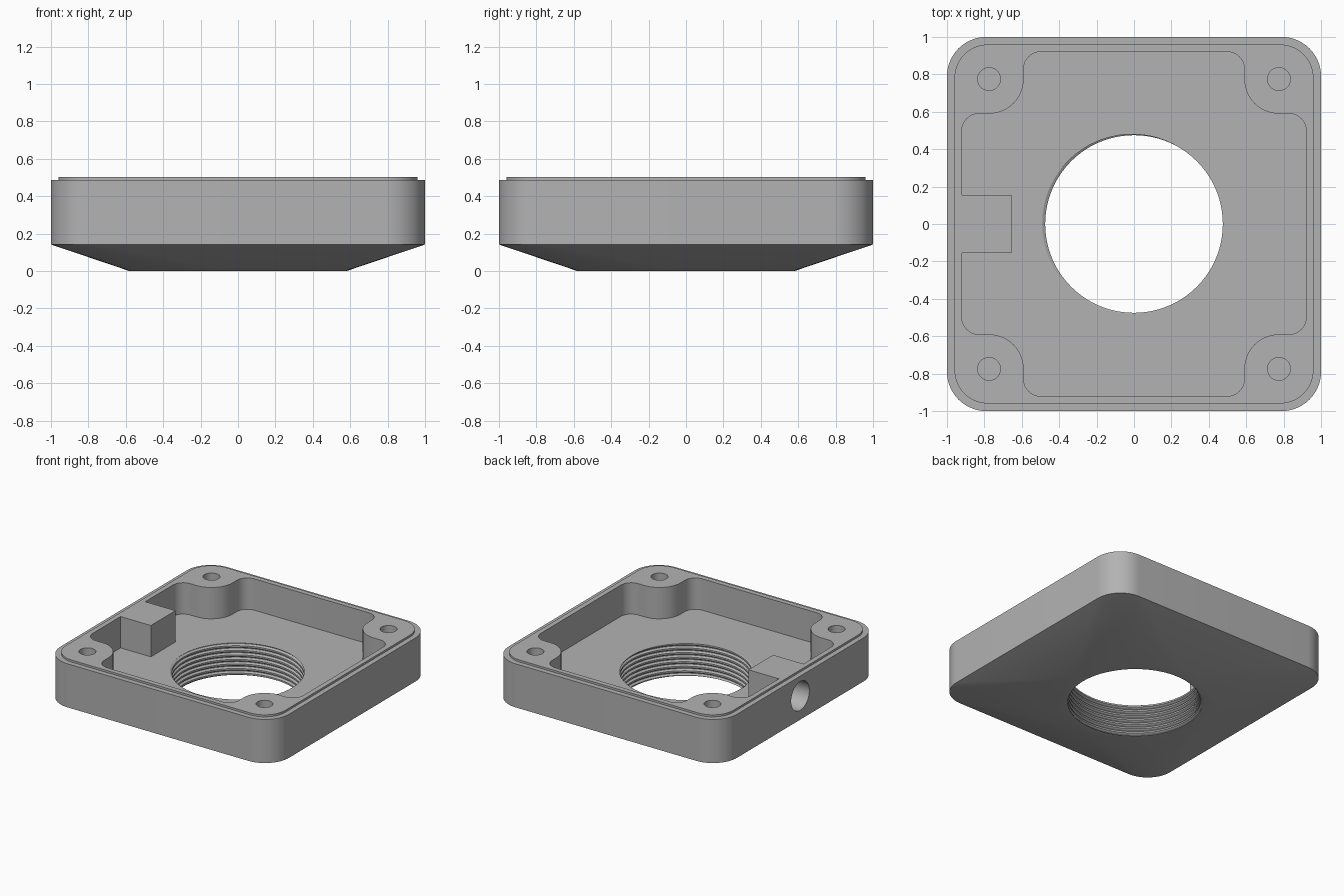
import bpy, bmesh
from math import pi, sin, cos, radians, tau
from mathutils import Matrix

cube = bpy.data.objects.get("Cube")
if cube:
    bpy.data.objects.remove(cube)

WALL_LOW, SHOULDER, TOP, FLOOR = 0.142, 0.487, 0.503, 0.255
BORE, SCREW = 0.475, 0.775

grey = bpy.data.materials.new("plain_grey")
grey.use_nodes = True
colour = (0.45, 0.45, 0.45, 1)
grey.diffuse_color = colour
grey.node_tree.nodes["Principled BSDF"].inputs["Base Color"].default_value = colour


def add_object(name, bm):
    bmesh.ops.recalc_face_normals(bm, faces=bm.faces[:])
    mesh = bpy.data.meshes.new(name)
    bm.to_mesh(mesh)
    bm.free()
    mesh.materials.append(grey)
    obj = bpy.data.objects.new(name, mesh)
    bpy.context.collection.objects.link(obj)
    return obj


def arc(cx, cy, r, start, end, steps=14):
    angles = [radians(start + (end - start) * i / steps) for i in range(steps + 1)]
    return [(cx + r * cos(a), cy + r * sin(a)) for a in angles]


def quarter_turns(points, turn):
    c, s = round(cos(turn * pi / 2)), round(sin(turn * pi / 2))
    return [(x * c - y * s, x * s + y * c) for x, y in points]


def rounded_square(half, r):
    corner = arc(half - r, half - r, r, 0, 90)
    return [p for turn in range(4) for p in quarter_turns(corner, turn)]


def prism(name, outline, low, high):
    bm = bmesh.new()
    base = bm.faces.new([bm.verts.new((x, y, low)) for x, y in outline])
    top = bmesh.ops.extrude_face_region(bm, geom=[base])
    verts = [v for v in top["geom"] if isinstance(v, bmesh.types.BMVert)]
    bmesh.ops.translate(bm, verts=verts, vec=(0, 0, high - low))
    return add_object(name, bm)


def combine(target, tool, operation):
    tool.hide_render = True
    tool.hide_viewport = False
    mod = target.modifiers.new(tool.name, "BOOLEAN")
    mod.operation, mod.solver, mod.object = operation, "EXACT", tool
    bpy.context.view_layer.objects.active = target
    bpy.ops.object.modifier_apply(modifier=mod.name)
    bpy.data.objects.remove(tool)


# Outer shell: rounded square walls tapering to a round foot
bm = bmesh.new()
for x, y in arc(0, 0, 0.58, 0, 360, 72)[:-1]:
    bm.verts.new((x, y, 0))
for x, y in rounded_square(1.0, 0.21):
    for z in (WALL_LOW, SHOULDER):
        bm.verts.new((x, y, z))
bmesh.ops.convex_hull(bm, input=bm.verts[:])
bmesh.ops.dissolve_limit(bm, angle_limit=0.002, verts=bm.verts[:], edges=bm.edges[:])
housing = add_object("housing", bm)

# Raised sealing lip
combine(housing, prism("lip", rounded_square(0.96, 0.18), 0.4, TOP), "UNION")

# Pocket that leaves four screw bosses and the cable block
fillet, wall, boss = 0.09, 0.92, 0.185
inner = SCREW - boss
corner = (arc(wall - fillet, inner - fillet, fillet, 0, 90, 8)
          + arc(SCREW, SCREW, boss, 270, 180, 16)
          + arc(inner - fillet, wall - fillet, fillet, 0, 90, 8))
pocket = []
for turn in range(4):
    pocket += quarter_turns(corner, turn)
    if turn == 1:
        pocket += [(-wall, 0.154), (-0.655, 0.154), (-0.655, -0.154), (-wall, -0.154)]
combine(housing, prism("pocket", pocket, FLOOR, 0.7), "DIFFERENCE")

# Blind screw holes
for sx in (-1, 1):
    for sy in (-1, 1):
        hole = arc(sx * SCREW, sy * SCREW, 0.061, 0, 360, 28)[:-1]
        combine(housing, prism("screw_hole", hole, 0.2, 0.7), "DIFFERENCE")

# Blind cable hole through the side into the block
cable = prism("cable_hole", arc(0, 0, 0.114, 0, 360, 36)[:-1], -0.27, 0.27)
cable.data.transform(Matrix.Translation((-1, 0, 0.33)) @ Matrix.Rotation(pi / 2, 4, "Y"))
combine(housing, cable, "DIFFERENCE")

# Threaded bore, cut with a closed helical rod
pitch, turns, segs = 0.036, 11, 72
profile = [(0, BORE), (0.35, BORE), (0.62, BORE + 0.016), (0.72, BORE + 0.016)]
rows = [((t + f) * pitch - 0.075, r) for t in range(turns) for f, r in profile]
bm = bmesh.new()
grid = []
for z, r in rows:
    grid.append([bm.verts.new((r * cos(tau * i / segs), r * sin(tau * i / segs),
                               z + pitch * i / segs)) for i in range(segs)])
step = len(profile)
for j in range(len(grid) - 1):
    for i in range(segs - 1):
        bm.faces.new((grid[j][i], grid[j][i + 1], grid[j + 1][i + 1], grid[j + 1][i]))
    if j + step + 1 < len(grid):
        bm.faces.new((grid[j][-1], grid[j + step][0], grid[j + step + 1][0], grid[j + 1][-1]))
# Close both ends of the rod with fans to an axis point
rims = [e for e in bm.edges if e.is_boundary]
lower = bm.verts.new((0, 0, -0.08))
upper = bm.verts.new((0, 0, rows[-1][0] + pitch))
for edge in rims:
    a, b = edge.verts
    apex = lower if (a.co.z + b.co.z) / 2 < FLOOR / 2 else upper
    bm.faces.new((a, b, apex))
combine(housing, add_object("threaded_bore", bm), "DIFFERENCE")

# Smooth shading with crisp edges
bpy.ops.object.select_all(action="DESELECT")
housing.select_set(True)
bpy.context.view_layer.objects.active = housing
bpy.ops.object.shade_smooth_by_angle(angle=radians(30))
